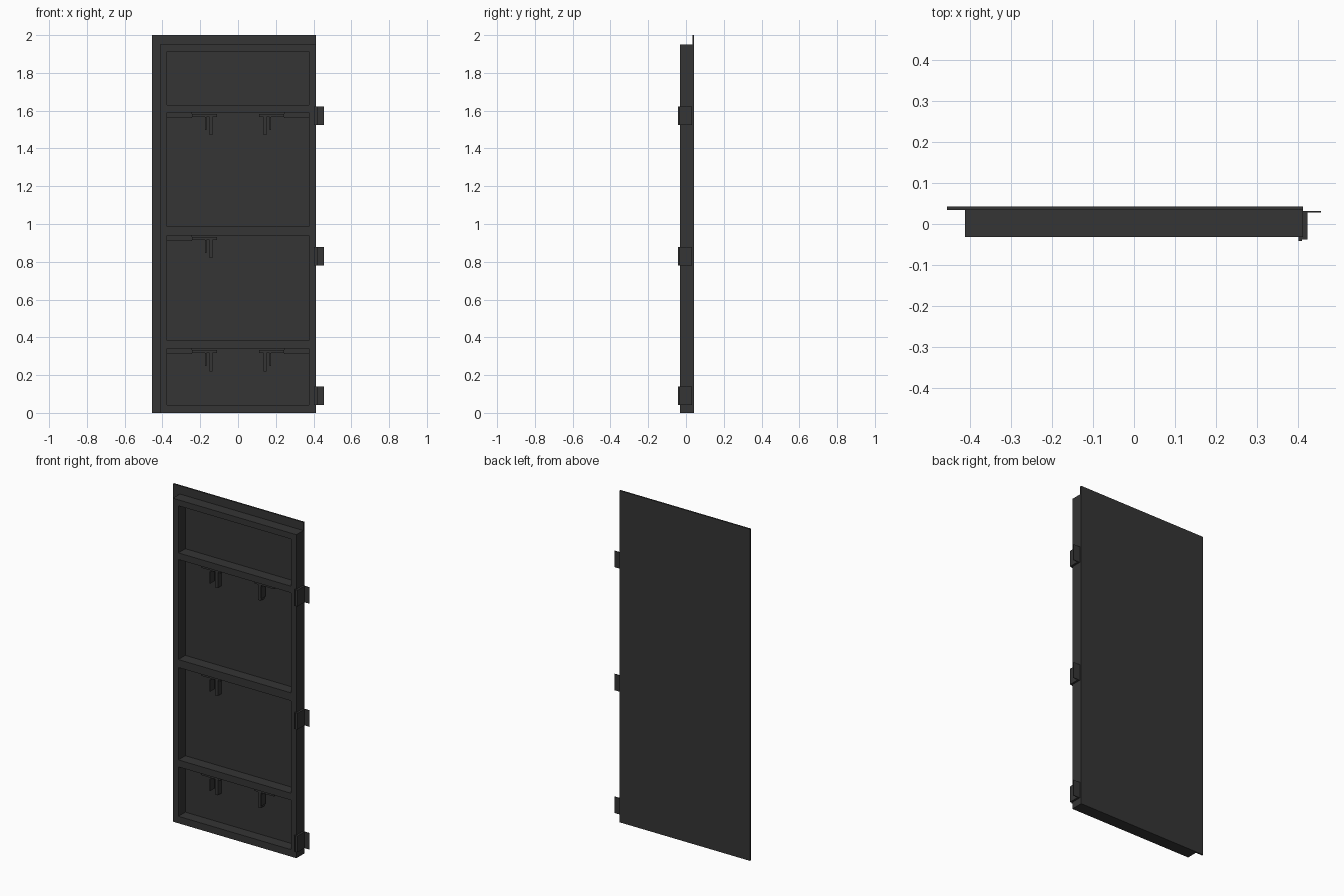
import bpy, bmesh
from mathutils import Vector

if "Cube" in bpy.data.objects:
    bpy.data.objects.remove(bpy.data.objects["Cube"])

mat = bpy.data.materials.new("dark_grey_metal")
mat.diffuse_color = (0.035, 0.035, 0.035, 1)
mat.use_nodes = True
mat.node_tree.nodes["Principled BSDF"].inputs["Base Color"].default_value = mat.diffuse_color


def boxes(name, parts):
    """One object made of boxes given as (x0, x1, y0, y1, z0, z1)."""
    bm = bmesh.new()
    for x0, x1, y0, y1, z0, z1 in parts:
        verts = bmesh.ops.create_cube(bm, size=1)["verts"]
        for v in verts:
            v.co = Vector((x0 + (v.co.x + .5) * (x1 - x0),
                           y0 + (v.co.y + .5) * (y1 - y0),
                           z0 + (v.co.z + .5) * (z1 - z0)))
    me = bpy.data.meshes.new(name)
    bm.to_mesh(me)
    bm.free()
    me.materials.append(mat)
    ob = bpy.data.objects.new(name, me)
    bpy.context.collection.objects.link(ob)
    return ob


FRONT, BACK = -0.032, 0.034   # frame depth
HALF, INNER = 0.412, 0.375    # outer and inner half width of the frame

# Door skin, overlapping the frame on the left and top
boxes("door_panel", [(-0.456, HALF, BACK, 0.043, 0, 2)])

# Frame stiles and rails
for side, x0, x1 in (("left", -HALF, -INNER), ("right", INNER, HALF)):
    boxes("stile_" + side, [(x0, x1, FRONT, BACK, 0, 1.95)])
for i, (z0, z1) in enumerate([(0, .042), (.34, .382), (.939, .987),
                              (1.59, 1.63), (1.914, 1.95)]):
    boxes(f"rail_{i}", [(-INNER, INNER, FRONT, BACK, z0, z1)])


# Hanging brackets: plate, leg, thin fin and an arm to the stile
def bracket(name, z, s):
    def span(a, b):
        return (a, b) if s > 0 else (-b, -a)
    boxes(name, [
        (*span(.112, .243), -.005, BACK, z - .024, z - .008),
        (*span(.135, .152), 0, BACK, z - .12, z - .008),
        (*span(.168, .174), -.025, .015, z - .093, z - .024),
        (*span(.243, INNER), .018, BACK, z - .028, z),
    ])


for row, z, sides in (("top", 1.59, (-1, 1)), ("middle", .939, (-1,)),
                      ("bottom", .34, (-1, 1))):
    for s in sides:
        bracket(f"bracket_{row}_{'right' if s > 0 else 'left'}", z, s)

# Hinges: side plate, front lip, knuckle and rear leaf
for i, z in enumerate((.09, .83, 1.572)):
    z0, z1 = z - .049, z + .049
    boxes(f"hinge_{i}", [
        (HALF, .424, -.037, .03, z0, z1),
        (.402, .424, -.038, FRONT, z0, z1),
        (.402, .410, -.042, -.036, z0, z1),
        (HALF, .456, .028, .032, z0, z1),
    ])
